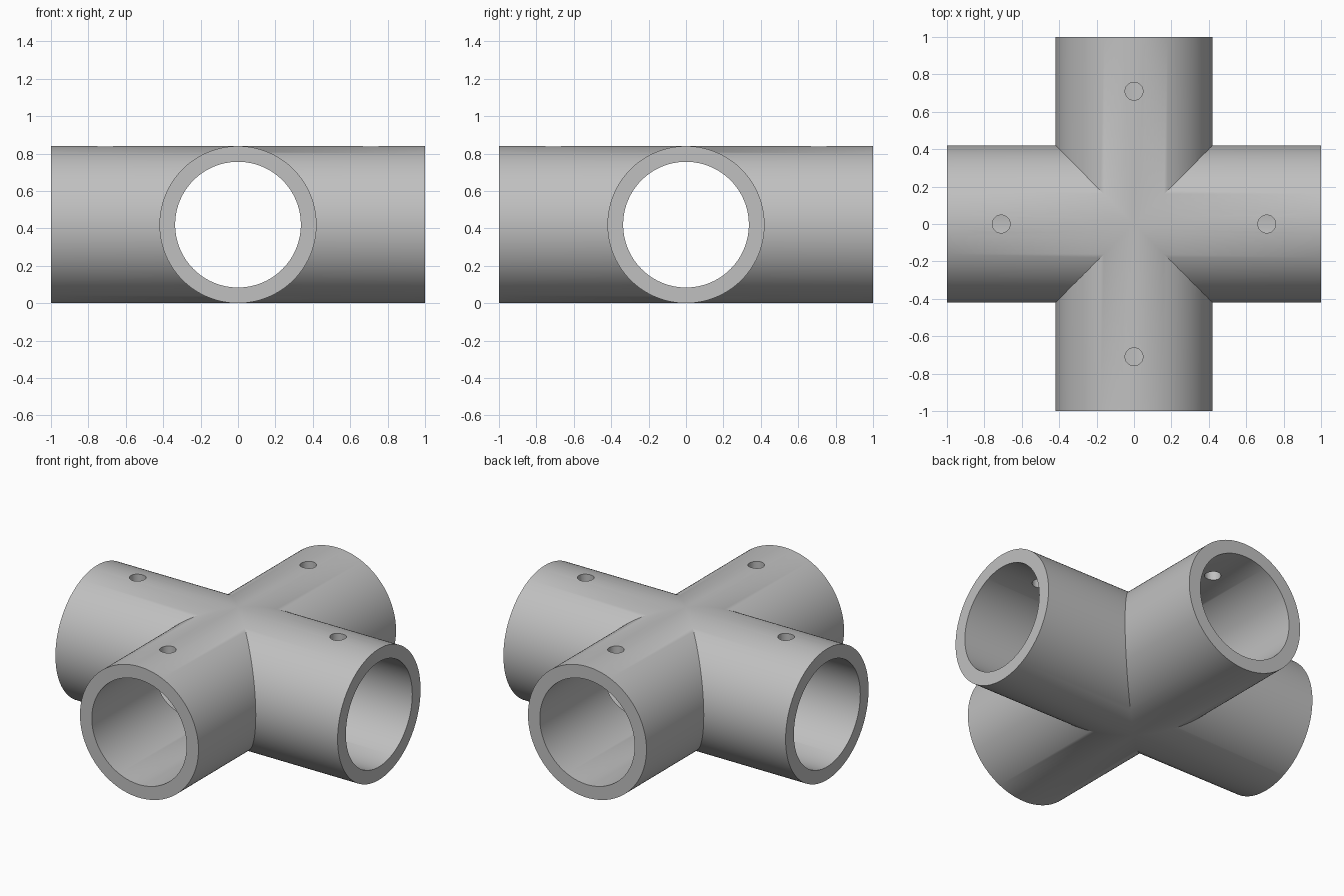
import bpy
import bmesh
from math import pi, radians
from mathutils import Matrix, Vector

if "Cube" in bpy.data.objects:
    bpy.data.objects.remove(bpy.data.objects["Cube"], do_unlink=True)

OUTER, INNER, REACH = 0.42, 0.336, 1.0
HOLE_RADIUS, HOLE_DISTANCE = 0.048, 0.71
SIDES = 128

grey = bpy.data.materials.new("plain grey")
grey.use_nodes = True
colour = (0.53, 0.53, 0.53, 1)
grey.diffuse_color = colour
grey.node_tree.nodes["Principled BSDF"].inputs["Base Color"].default_value = colour


def make_object(name, bm):
    mesh = bpy.data.meshes.new(name)
    bm.to_mesh(mesh)
    bm.free()
    mesh.materials.append(grey)
    obj = bpy.data.objects.new(name, mesh)
    bpy.context.collection.objects.link(obj)
    return obj


# One tube arm: wall profile spun about the x axis
bm = bmesh.new()
profile = [(0, OUTER), (REACH, OUTER), (REACH, INNER), (0, INNER)]
verts = [bm.verts.new((x, 0, r)) for x, r in profile]
edges = [bm.edges.new(pair) for pair in zip(verts, verts[1:])]
bmesh.ops.spin(bm, geom=verts + edges, cent=(0, 0, 0), axis=(1, 0, 0),
               angle=2 * pi, steps=SIDES, use_merge=True)
bmesh.ops.remove_doubles(bm, verts=bm.verts, dist=1e-5)

# Mitre the inner end on both diagonals
for side in (1, -1):
    bmesh.ops.bisect_plane(bm, geom=bm.verts[:] + bm.edges[:] + bm.faces[:],
                           dist=1e-6, plane_co=(0, 0, 0),
                           plane_no=Vector((1, side, 0)).normalized(),
                           clear_inner=True)

# Turn copies of the arm into a cross and weld the mitres
arm = bm.verts[:] + bm.edges[:] + bm.faces[:]
for quarter in (1, 2, 3):
    copy = bmesh.ops.duplicate(bm, geom=arm)["geom"]
    bmesh.ops.rotate(bm, cent=(0, 0, 0),
                     matrix=Matrix.Rotation(quarter * pi / 2, 3, "Z"),
                     verts=[v for v in copy if isinstance(v, bmesh.types.BMVert)])
bmesh.ops.remove_doubles(bm, verts=bm.verts, dist=1e-4)
bmesh.ops.dissolve_degenerate(bm, edges=bm.edges, dist=1e-5)
bmesh.ops.recalc_face_normals(bm, faces=bm.faces)
bmesh.ops.translate(bm, verts=bm.verts, vec=(0, 0, OUTER))
fitting = make_object("cross_pipe_fitting", bm)

# Screw holes through the upper wall of each arm
bm = bmesh.new()
for quarter in range(4):
    place = (Matrix.Rotation(quarter * pi / 2, 4, "Z")
             @ Matrix.Translation((HOLE_DISTANCE, 0, 2 * OUTER)))
    bmesh.ops.create_cone(bm, cap_ends=True, segments=32, radius1=HOLE_RADIUS,
                          radius2=HOLE_RADIUS, depth=OUTER, matrix=place)
cutter = make_object("hole_cutter", bm)
cutter.hide_render = True

cut = fitting.modifiers.new("screw holes", "BOOLEAN")
cut.operation = "DIFFERENCE"
cut.solver = "EXACT"
cut.object = cutter

bpy.ops.object.select_all(action="DESELECT")
fitting.select_set(True)
bpy.context.view_layer.objects.active = fitting
bpy.ops.object.modifier_apply(modifier=cut.name)
bpy.data.objects.remove(cutter, do_unlink=True)
bpy.ops.object.shade_smooth_by_angle(angle=radians(30))
